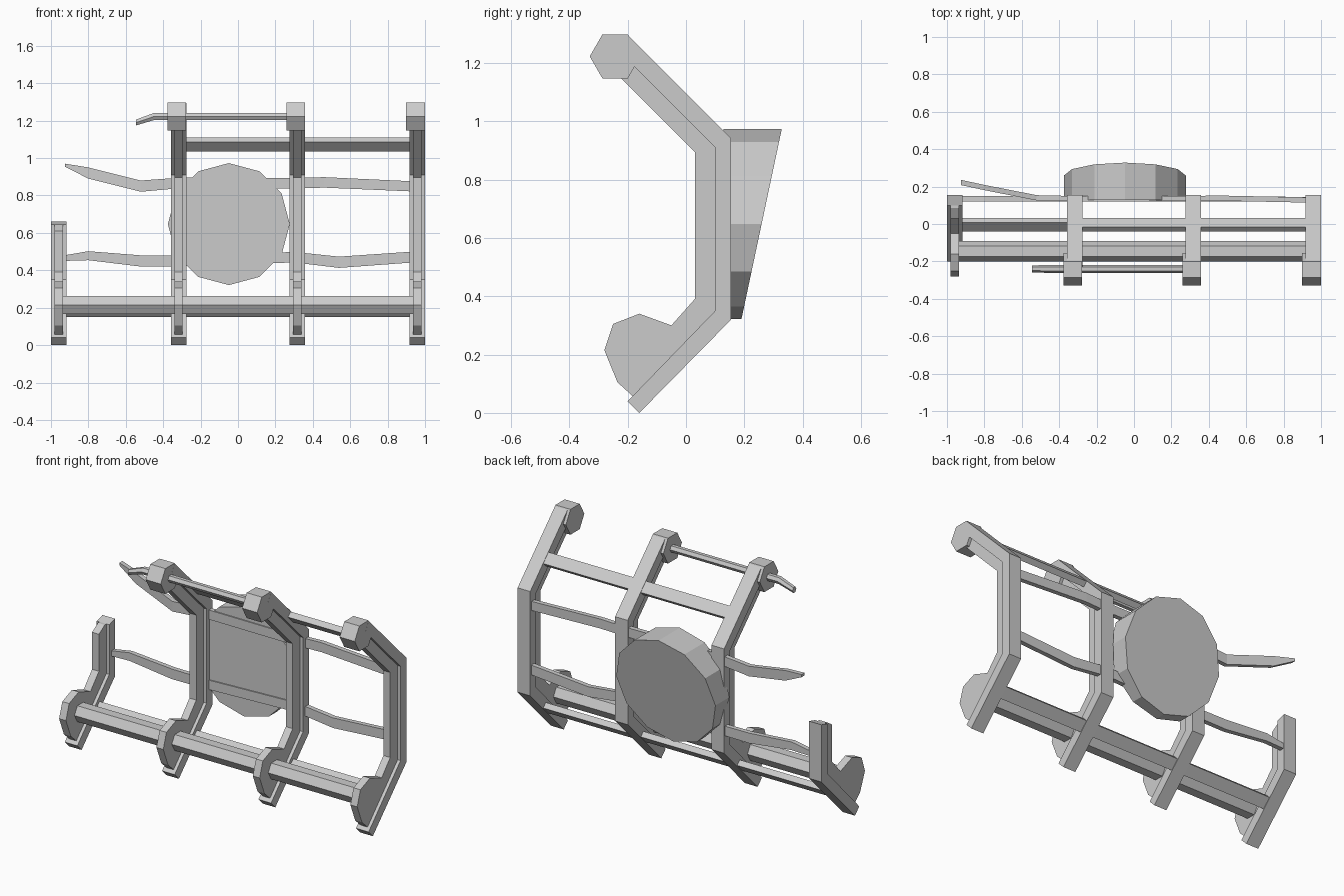
import bpy, bmesh, math

if "Cube" in bpy.data.objects:
    bpy.data.objects.remove(bpy.data.objects["Cube"])

mat = bpy.data.materials.new("bare grey")
mat.diffuse_color = (0.6, 0.6, 0.6, 1)
mat.use_nodes = True
mat.node_tree.nodes["Principled BSDF"].inputs["Base Color"].default_value = mat.diffuse_color


def loft(name, rings):
    """Skin a list of equal-length vertex rings and cap both ends."""
    bm = bmesh.new()
    vs = [[bm.verts.new(p) for p in r] for r in rings]
    n = len(vs[0])
    for a, b in zip(vs, vs[1:]):
        for i in range(n):
            j = (i + 1) % n
            bm.faces.new((a[i], a[j], b[j], b[i]))
    bm.faces.new(vs[0])
    bm.faces.new(vs[-1])
    bmesh.ops.recalc_face_normals(bm, faces=bm.faces)
    me = bpy.data.meshes.new(name)
    bm.to_mesh(me)
    bm.free()
    me.materials.append(mat)
    ob = bpy.data.objects.new(name, me)
    bpy.context.collection.objects.link(ob)
    return ob


def extrude_x(name, profile, x0, x1):
    return loft(name, [[(x, y, z) for y, z in profile] for x in (x0, x1)])


def hexagon(y, z, r):
    return [(y + r * math.cos(math.radians(60 * i)),
             z + r * math.sin(math.radians(60 * i))) for i in range(6)]


# Rib side profiles (y, z): wide outer plate, thin inner web with rounded foot
plate = [(-0.16, 0.0), (0.155, 0.32), (0.155, 0.94), (-0.2, 1.295),
         (-0.23, 1.24), (0.1, 0.91), (0.1, 0.35), (-0.2, 0.04)]
foot = [(0.03, 0.39), (-0.05, 0.3), (-0.16, 0.34), (-0.25, 0.305),
        (-0.28, 0.215), (-0.235, 0.105), (-0.18, 0.055)]
web = foot + [(0.11, 0.345), (0.11, 0.915), (-0.18, 1.2), (-0.23, 1.155), (0.03, 0.895)]
# Broken rib profiles
plate_broken = plate[:2] + [(0.155, 0.66), (0.1, 0.645)] + plate[6:]
web_broken = foot + [(0.11, 0.345), (0.11, 0.645), (0.085, 0.645), (0.03, 0.61)]

W = 0.0415
ribs = [-0.958, -0.318, 0.316, 0.9575]
for i, c in enumerate(ribs):
    broken = i == 0
    extrude_x(f"rib_plate_{i + 1}", plate_broken if broken else plate, c - W, c + W)
    extrude_x(f"rib_web_{i + 1}", web_broken if broken else web, c - 0.0225, c + 0.0225)
    if not broken:
        extrude_x(f"rib_head_{i + 1}", hexagon(-0.243, 1.222, 0.087), c - 0.058, c + W - 0.0005)

# Thick hexagonal bar through the feet
extrude_x("lower_bar", hexagon(-0.145, 0.215, 0.055), ribs[0], ribs[3])


# Flat slats lying in the sloping parts of the ribs
def slat(name, y, z, s, x0, x1):
    a, b = 0.035 * math.sqrt(0.5), 0.017 * math.sqrt(0.5)
    prof = [(y - a + b, z + s * (a + b)), (y + a + b, z + s * (-a + b)),
            (y + a - b, z + s * (-a - b)), (y - a - b, z + s * (a - b))]
    extrude_x(name, prof, x0, x1)


slat("upper_slat", -0.004, 1.072, 1, ribs[1], ribs[3])
slat("lower_slat", -0.004, 0.188, -1, ribs[0], ribs[3])

# Thin top rod with its bent, broken end
rod = [(-0.545, 1.19, 0.018), (-0.45, 1.222, 0.022), (0.3, 1.222, 0.022)]
loft("top_rod", [[(x, y, z) for y, z in hexagon(-0.24, zc, r)] for x, zc, r in rod])


# Wavy back strips: x, y, z, half height
def strip(name, path, t=0.014):
    loft(name, [[(x, y - t, z - h), (x, y + t, z - h), (x, y + t, z + h), (x, y - t, z + h)]
                for x, y, z, h in path])


strip("upper_strip", [(-0.925, 0.222, 0.962, 0.008), (-0.8, 0.195, 0.92, 0.03),
                      (-0.52, 0.14, 0.85, 0.03), (-0.3, 0.135, 0.868, 0.028),
                      (0.3, 0.136, 0.865, 0.028), (0.46, 0.138, 0.87, 0.028),
                      (0.95, 0.128, 0.848, 0.027)])
strip("lower_strip", [(-0.93, 0.135, 0.465, 0.015), (-0.8, 0.135, 0.478, 0.024),
                      (-0.52, 0.135, 0.45, 0.03), (-0.3, 0.135, 0.45, 0.028),
                      (0.3, 0.135, 0.47, 0.028), (0.54, 0.135, 0.443, 0.03),
                      (0.95, 0.13, 0.472, 0.029)])

# Twelve-sided drum on the back, with a sloping rear face
ring = [(-0.049 + 0.326 * math.cos(math.radians(30 * i)),
         0.647 + 0.326 * math.sin(math.radians(30 * i))) for i in range(12)]
loft("back_drum", [[(x, 0.128, z) for x, z in ring],
                   [(x, 0.19 + (z - 0.321) * 0.212, z) for x, z in ring]])
